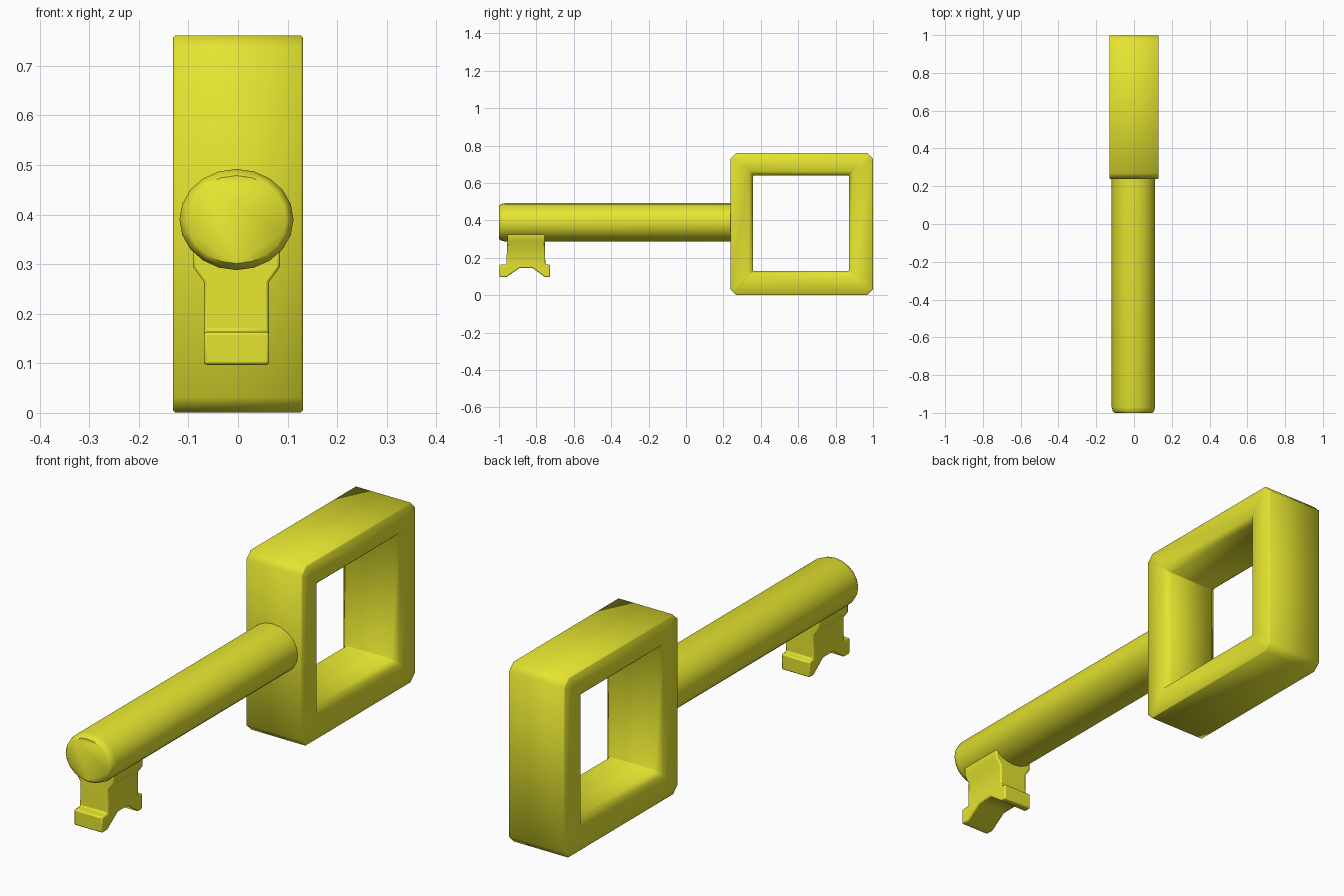
import bpy, bmesh, math

if "Cube" in bpy.data.objects:
    bpy.data.objects.remove(bpy.data.objects["Cube"])

mat = bpy.data.materials.new("yellow")
mat.diffuse_color = (0.78, 0.78, 0.03, 1)
mat.use_nodes = True
mat.node_tree.nodes["Principled BSDF"].inputs["Base Color"].default_value = mat.diffuse_color


def finish(name, bm):
    bmesh.ops.recalc_face_normals(bm, faces=bm.faces[:])
    mesh = bpy.data.meshes.new(name)
    bm.to_mesh(mesh)
    bm.free()
    ob = bpy.data.objects.new(name, mesh)
    bpy.context.collection.objects.link(ob)
    mesh.materials.append(mat)
    bpy.ops.object.select_all(action='DESELECT')
    ob.select_set(True)
    bpy.context.view_layer.objects.active = ob
    bpy.ops.object.shade_smooth_by_angle(angle=math.radians(50))
    return ob


def bridge(bm, rings, closed=False):
    pairs = list(zip(rings, rings[1:])) + ([(rings[-1], rings[0])] if closed else [])
    for a, b in pairs:
        n = len(a)
        for i in range(n):
            j = (i + 1) % n
            bm.faces.new((a[i], a[j], b[j], b[i]))


# Square bow: chamfered loops swept around its rim and hole
def square_ring(bm, x, half_y, half_z, c, cy, cz):
    p = [(half_y - c, -half_z), (half_y, -half_z + c), (half_y, half_z - c), (half_y - c, half_z),
         (-half_y + c, half_z), (-half_y, half_z - c), (-half_y, -half_z + c), (-half_y + c, -half_z)]
    return [bm.verts.new((x, cy + y, cz + z)) for y, z in p]


bm = bmesh.new()
rim = [(-0.127, 0.380, 0.03), (-0.131, 0.376, 0.029), (-0.131, 0.278, 0.004), (-0.105, 0.256, 0.004)]
rim += [(-x, h, c) for x, h, c in reversed(rim)]
rings = [square_ring(bm, x, h, h, c, 0.619 if h > 0.3 else 0.615, 0.381 if h > 0.3 else 0.385)
         for x, h, c in rim]
bridge(bm, rings, closed=True)
finish("bow", bm)

# Round shaft with a softened tip
bm = bmesh.new()
sides = 20
rings = []
for y, s in [(-1.0, 0.87), (-0.99, 0.95), (-0.97, 1.0), (0.26, 1.0)]:
    rings.append([bm.verts.new((-0.003 + 0.115 * s * math.cos(2 * math.pi * i / sides), y,
                                0.39 + 0.102 * s * math.sin(2 * math.pi * i / sides)))
                  for i in range(sides)])
bridge(bm, rings)
bm.faces.new(rings[0])
bm.faces.new(rings[-1])
finish("shaft", bm)

# Notched bit, flared where it joins the shaft
profile = [(-0.955, 0.33), (-0.955, 0.295), (-0.957, 0.265), (-0.96, 0.165), (-0.997, 0.163),
           (-0.997, 0.097), (-0.96, 0.097), (-0.89, 0.146), (-0.82, 0.146), (-0.755, 0.097),
           (-0.727, 0.097), (-0.727, 0.163), (-0.752, 0.165), (-0.754, 0.265),
           (-0.755, 0.295), (-0.755, 0.33)]


def half_width(z):
    return 0.088 if z > 0.28 else 0.066


bm = bmesh.new()
rings = [[bm.verts.new((-0.003 + side * half_width(z), y, z)) for y, z in profile] for side in (-1, 1)]
bridge(bm, rings)
for r in rings:
    # flat cheek, then the two flare strips above it
    bm.faces.new(r[2:14])
    bm.faces.new((r[1], r[2], r[13], r[14]))
    bm.faces.new((r[0], r[1], r[14], r[15]))
bit = finish("bit", bm)
bev = bit.modifiers.new("soft_edges", 'BEVEL')
bev.width = 0.006
bev.segments = 2
bev.limit_method = 'ANGLE'
bev.angle_limit = math.radians(40)
